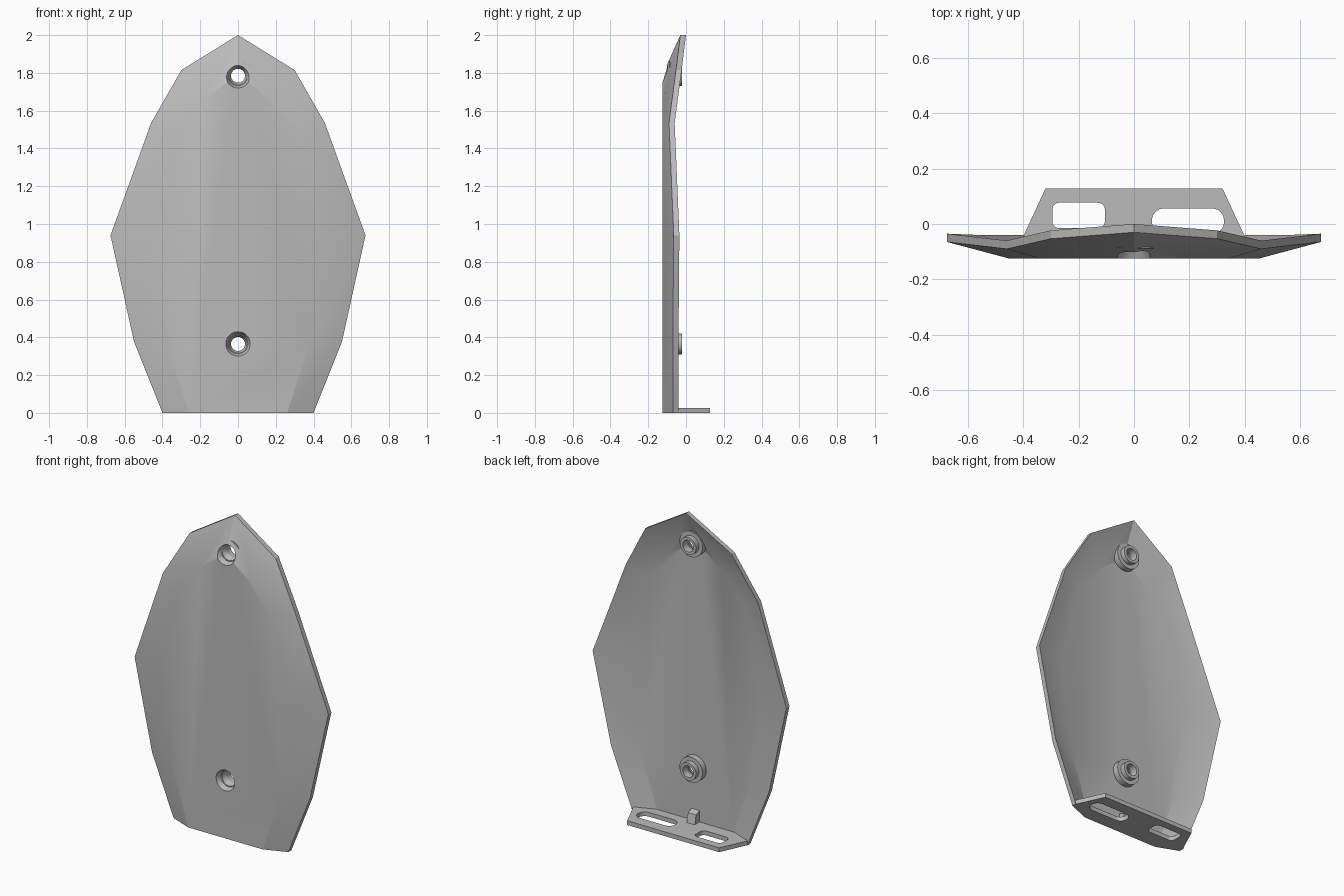
import bpy, bmesh, math
from mathutils import Matrix, Vector

if "Cube" in bpy.data.objects:
    bpy.data.objects.remove(bpy.data.objects["Cube"])

grey = bpy.data.materials.new("mid grey")
grey.use_nodes = True
grey.diffuse_color = (0.5, 0.5, 0.5, 1)
grey.node_tree.nodes["Principled BSDF"].inputs["Base Color"].default_value = (0.5, 0.5, 0.5, 1)


def finish(name, bm):
    bmesh.ops.recalc_face_normals(bm, faces=bm.faces)
    mesh = bpy.data.meshes.new(name)
    bm.to_mesh(mesh)
    bm.free()
    mesh.materials.append(grey)
    ob = bpy.data.objects.new(name, mesh)
    bpy.context.collection.objects.link(ob)
    return ob


def cut(ob, cutter):
    cutter.hide_render = True
    mod = ob.modifiers.new("cut", "BOOLEAN")
    mod.operation = "DIFFERENCE"
    mod.solver = "EXACT"
    mod.object = cutter
    bpy.context.view_layer.objects.active = ob
    bpy.ops.object.modifier_apply(modifier=mod.name)


def prism(name, points, z0, z1):
    bm = bmesh.new()
    face = bm.faces.new([bm.verts.new((x, y, z0)) for x, y in points])
    new = bmesh.ops.extrude_face_region(bm, geom=[face])["geom"]
    bmesh.ops.translate(bm, vec=(0, 0, z1 - z0),
                        verts=[v for v in new if isinstance(v, bmesh.types.BMVert)])
    return finish(name, bm)


def lathe(name, profile, z, steps=32):
    # closed (radius, y) profile spun about a front-to-back axis
    bm = bmesh.new()
    rings = []
    for i in range(steps):
        a = 2 * math.pi * i / steps
        rings.append([bm.verts.new((r * math.cos(a), y, z + r * math.sin(a))) for r, y in profile])
    n = len(profile)
    for i in range(steps):
        a, b = rings[i], rings[(i + 1) % steps]
        for j in range(n):
            k = (j + 1) % n
            bm.faces.new((a[j], b[j], b[k], a[k]))
    return finish(name, bm)


def rounded(x0, x1, y0, y1, r, steps=6):
    points = []
    for q, (x, y) in enumerate([(x1 - r, y1 - r), (x0 + r, y1 - r), (x0 + r, y0 + r), (x1 - r, y0 + r)]):
        for i in range(steps + 1):
            a = (q + i / steps) * math.pi / 2
            points.append((x + r * math.cos(a), y + r * math.sin(a)))
    return points


# faceted shield: right half of the rim and of the raised flat, top to bottom
rim = [(0, -0.03, 2), (0.3, -0.053, 1.815), (0.46, -0.09, 1.535),
       (0.675, -0.065, 0.94), (0.55, -0.07, 0.375), (0.4, -0.07, 0)]
flat = [(0, -0.125, 1.79), (0.18, -0.125, 1.66), (0.34, -0.125, 1.47),
        (0.45, -0.125, 0.94), (0.38, -0.125, 0.365), (0.26, -0.125, 0)]
thickness = Vector((0, 0.03, 0))


def loop(half):
    return half + [(-x, y, z) for x, y, z in reversed(half[1:])]


bm = bmesh.new()
outer, inner = loop(rim), loop(flat)
layers = []
for shift in (Vector((0, 0, 0)), thickness):
    o = [bm.verts.new(Vector(p) + shift) for p in outer]
    c = [bm.verts.new(Vector(p) + shift) for p in inner]
    layers.append((o, c))
    bm.faces.new(c)
    for i in range(len(o)):
        j = (i + 1) % len(o)
        if i != len(rim) - 1:
            bm.faces.new((o[i], o[j], c[j], c[i]))
# rim wall, following the raised flat along the bottom edge
last = len(rim) - 1
borders = [b[0][last + 1:] + b[0][:last + 1] + [b[1][last], b[1][last + 1]] for b in layers]
a, b = borders
for i in range(len(a)):
    j = (i + 1) % len(a)
    bm.faces.new((a[i], a[j], b[j], b[i]))
shield = finish("shield_plate", bm)

# screw bosses with countersunk holes
parts = [shield]
for label, z in (("upper", 1.785), ("lower", 0.365)):
    sink = lathe("screw_cutter", [(0.0735, -0.145), (0.037, -0.06), (0.037, 0.1),
                                  (0.001, 0.1), (0.001, -0.145)], z)
    # solid cutter: close the thin core
    bm = bmesh.new()
    bm.from_mesh(sink.data)
    core = [v for v in bm.verts if math.hypot(v.co.x, v.co.z - z) < 0.01]
    for y in (-0.145, 0.1):
        bmesh.ops.pointmerge(bm, verts=[v for v in core if v.is_valid and abs(v.co.y - y) < 0.01],
                             merge_co=(0, y, z))
    bmesh.ops.delete(bm, geom=[e for e in bm.edges if not e.link_faces], context="EDGES")
    bmesh.ops.recalc_face_normals(bm, faces=bm.faces)
    bm.to_mesh(sink.data)
    bm.free()
    cut(shield, sink)
    bpy.data.objects.remove(sink)
    parts.append(lathe(label + "_screw_boss",
                       [(0.055, -0.088), (0.08, -0.088), (0.08, -0.05), (0.055, -0.05),
                        (0.055, -0.02), (0.037, -0.02), (0.037, -0.06), (0.049, -0.088)], z))

# bottom shelf with two slots
half = [(0.26, -0.1), (0.4, -0.045), (0.32, 0.128)]
shelf = prism("bottom_shelf", half + [(-x, y) for x, y in reversed(half)], 0, 0.027)
for spec in ((-0.295, -0.105, -0.015, 0.077, 0.025), (0.065, 0.325, -0.035, 0.056, 0.042)):
    slot = prism("slot_cutter", rounded(*spec), -0.1, 0.1)
    cut(shelf, slot)
    bpy.data.objects.remove(slot)
parts.append(shelf)

# small wedge bracing shelf and shield
wedge = prism("brace_wedge", [(-0.1, 0.02), (-0.045, 0.02), (-0.06, 0.085), (-0.1, 0.1)], -0.028, 0.028)
wedge.data.transform(Matrix(((0, 0, 1, 0), (1, 0, 0, 0), (0, 1, 0, 0), (0, 0, 0, 1))))
parts.append(wedge)

for ob in bpy.context.selected_objects:
    ob.select_set(False)
for ob in parts:
    ob.select_set(True)
bpy.context.view_layer.objects.active = shield
bpy.ops.object.shade_smooth_by_angle(angle=math.radians(20))
